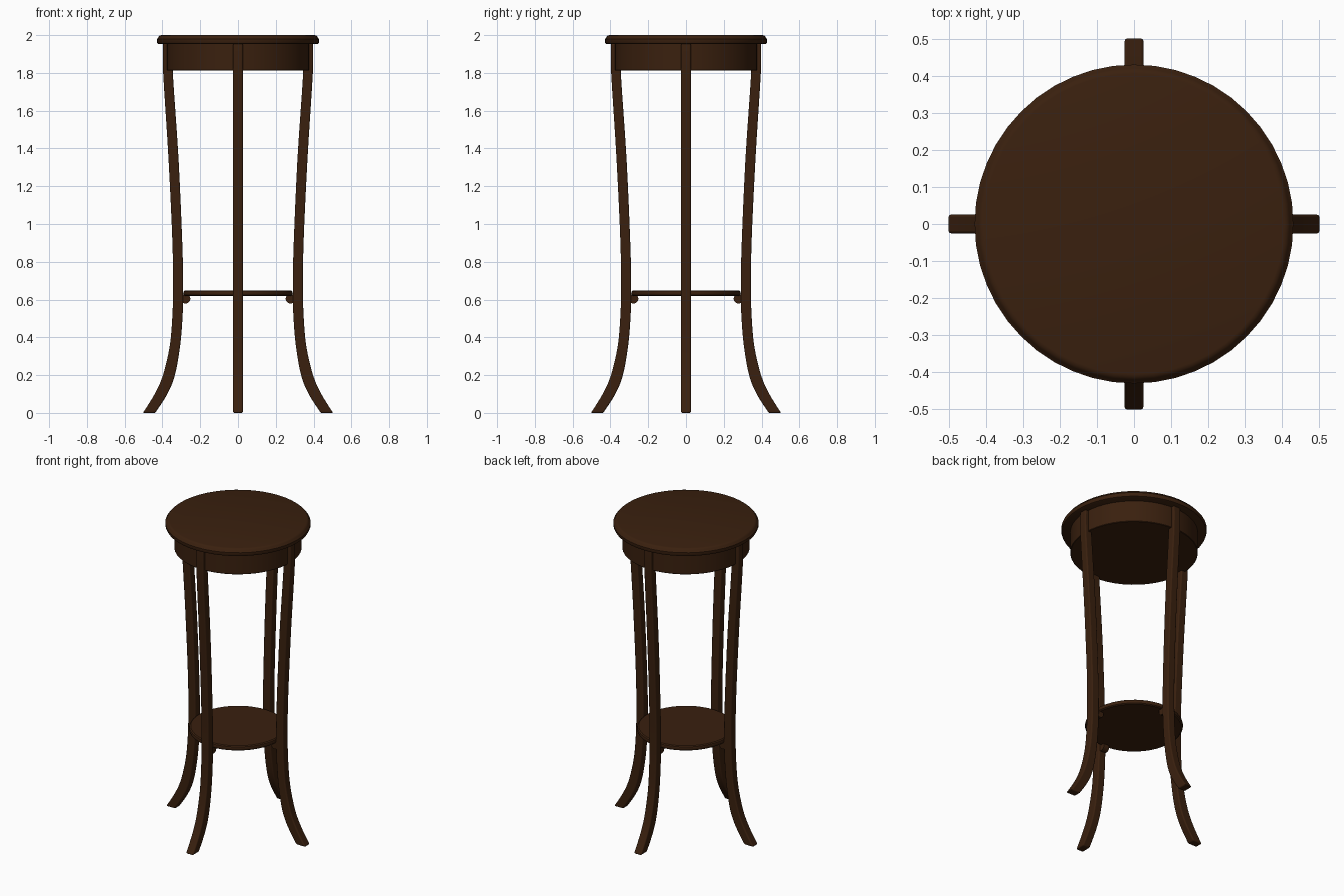
import bpy, bmesh, math
from mathutils import Matrix

if "Cube" in bpy.data.objects:
    bpy.data.objects.remove(bpy.data.objects["Cube"])

wood = bpy.data.materials.new("dark_brown_wood")
wood.diffuse_color = (0.042, 0.0145, 0.0045, 1)
wood.use_nodes = True
wood.node_tree.nodes["Principled BSDF"].inputs["Base Color"].default_value = wood.diffuse_color


def finish(name, bm, bevel=0):
    bmesh.ops.recalc_face_normals(bm, faces=bm.faces)
    mesh = bpy.data.meshes.new(name)
    bm.to_mesh(mesh)
    bm.free()
    mesh.materials.append(wood)
    ob = bpy.data.objects.new(name, mesh)
    bpy.context.collection.objects.link(ob)
    if bevel:
        mod = ob.modifiers.new("rounded_edges", 'BEVEL')
        mod.width, mod.segments, mod.angle_limit = bevel, 3, math.radians(40)
    bpy.ops.object.select_all(action='DESELECT')
    bpy.context.view_layer.objects.active = ob
    ob.select_set(True)
    bpy.ops.object.shade_smooth_by_angle(angle=math.radians(35))
    return ob


def turned(name, profile, sides=48):
    """Closed round solid from (radius, height) points, bottom to top."""
    bm = bmesh.new()
    rings = [[bm.verts.new((r * math.cos(2 * math.pi * i / sides),
                            r * math.sin(2 * math.pi * i / sides), z))
              for i in range(sides)] for r, z in profile]
    for a, b in zip(rings, rings[1:]):
        for i in range(sides):
            j = (i + 1) % sides
            bm.faces.new((a[i], a[j], b[j], b[i]))
    bm.faces.new(rings[0])
    bm.faces.new(rings[-1])
    return finish(name, bm)


def spline(pts, t):
    """Smooth curve through the points (Catmull-Rom)."""
    i = min(int(t), len(pts) - 2)
    f = t - i
    p = [pts[max(0, min(len(pts) - 1, i + k))] for k in (-1, 0, 1, 2)]
    return [0.5 * (2 * b + (c - a) * f + (2 * a - 5 * b + 4 * c - d) * f * f
                   + (3 * b - a - 3 * c + d) * f ** 3) for a, b, c, d in zip(*p)]


# Round top with a moulded rim, apron and lower shelf
turned("table_top", [(0.418, 1.952), (0.426, 1.956), (0.43, 1.965), (0.43, 1.979),
                     (0.424, 1.984), (0.42, 1.992), (0.413, 1.998), (0.405, 2.0)])
turned("apron", [(0.374, 1.812), (0.377, 1.815), (0.377, 1.955)])
turned("shelf", [(0.28, 0.618), (0.287, 0.623), (0.29, 0.633),
                 (0.287, 0.644), (0.28, 0.649)])

# Leg outline: inner radius, outer radius, height
LEG = [(0.438, 0.503, 0.0), (0.374, 0.441, 0.1), (0.334, 0.397, 0.2),
       (0.307, 0.362, 0.35), (0.294, 0.348, 0.5), (0.29, 0.344, 0.65),
       (0.295, 0.347, 0.9), (0.315, 0.368, 1.35), (0.345, 0.396, 1.8),
       (0.346, 0.397, 1.955)]
HALF = 0.026

for k, side in enumerate(("right", "back", "left", "front")):
    turn = Matrix.Rotation(k * math.pi / 2, 4, 'Z')

    # Splayed sabre leg
    bm = bmesh.new()
    rings = []
    n = 4 * (len(LEG) - 1)
    for s in range(n + 1):
        a, b, z = spline(LEG, s / 4)
        rings.append([bm.verts.new(turn @ Matrix.Translation((x, y, z)).translation)
                      for x, y in ((a, -HALF), (b, -HALF), (b, HALF), (a, HALF))])
    for a, b in zip(rings, rings[1:]):
        for i in range(4):
            j = (i + 1) % 4
            bm.faces.new((a[i], a[j], b[j], b[i]))
    bm.faces.new(rings[0])
    bm.faces.new(rings[-1])
    finish(side + "_leg", bm, 0.007)

    # Small rounded block holding the shelf
    bm = bmesh.new()
    place = turn @ Matrix.Translation((0.278, 0, 0.605)) @ Matrix.Rotation(math.pi / 2, 4, 'X')
    bmesh.ops.create_cone(bm, cap_ends=True, segments=16, radius1=0.026, radius2=0.026,
                          depth=0.04, matrix=place)
    finish(side + "_shelf_support", bm)
